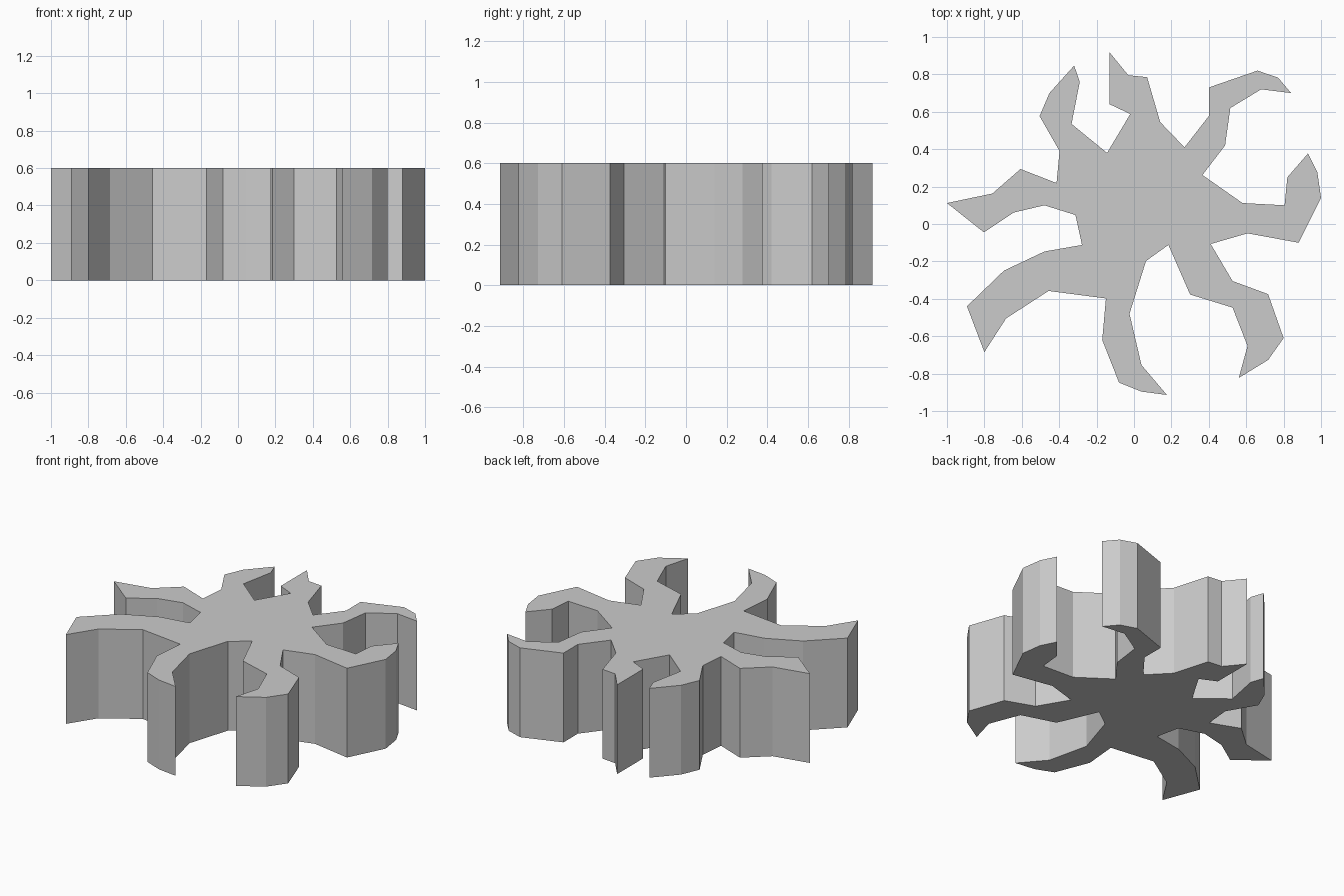
import bpy
import bmesh

HEIGHT = 0.6

# Outline of each curved arm, clockwise; every arm ends at the notch before the next one
ARMS = {
    "top": [(-.144, .38), (-.02, .588), (-.13, .64), (-.13, .917), (-.03, .795),
            (.07, .785), (.14, .545)],
    "upper_right": [(.27, .41), (.40, .577), (.40, .73), (.66, .82), (.77, .783),
                    (.84, .70), (.68, .72), (.515, .62), (.487, .42)],
    "right": [(.366, .262), (.58, .112), (.805, .10), (.82, .25), (.93, .377),
              (.98, .278), (1.0, .14), (.88, -.10), (.607, -.05)],
    "lower_right": [(.41, -.107), (.527, -.305), (.717, -.375), (.80, -.61), (.717, -.727),
                    (.56, -.823), (.607, -.652), (.527, -.447), (.30, -.377)],
    "bottom": [(.184, -.112), (.064, -.198), (-.024, -.48), (.04, -.754), (.176, -.914),
               (.04, -.896), (-.08, -.848), (-.17, -.62), (-.15, -.398)],
    "lower_left": [(-.457, -.358), (-.684, -.505), (-.80, -.685), (-.893, -.44),
                   (-.695, -.249), (-.479, -.147)],
    "left": [(-.278, -.112), (-.313, .048), (-.479, .10), (-.644, .061), (-.802, -.045),
             (-1.0, .112), (-.757, .163), (-.607, .294)],
    "upper_left": [(-.414, .219), (-.398, .39), (-.505, .577), (-.452, .70), (-.32, .847),
                   (-.29, .76), (-.334, .535)],
}

# Star-shaped slab: one flat outline extruded upwards
bm = bmesh.new()
verts = [bm.verts.new((x, y, 0)) for arm in ARMS.values() for x, y in arm]
base = bm.faces.new(verts)
result = bmesh.ops.extrude_face_region(bm, geom=[base], use_keep_orig=True)
top = [v for v in result["geom"] if isinstance(v, bmesh.types.BMVert)]
bmesh.ops.translate(bm, verts=top, vec=(0, 0, HEIGHT))
bmesh.ops.recalc_face_normals(bm, faces=bm.faces[:])

mesh = bpy.data.meshes.new("curved_arm_star")
bm.to_mesh(mesh)
bm.free()
star = bpy.data.objects.new("curved_arm_star", mesh)
bpy.context.collection.objects.link(star)
